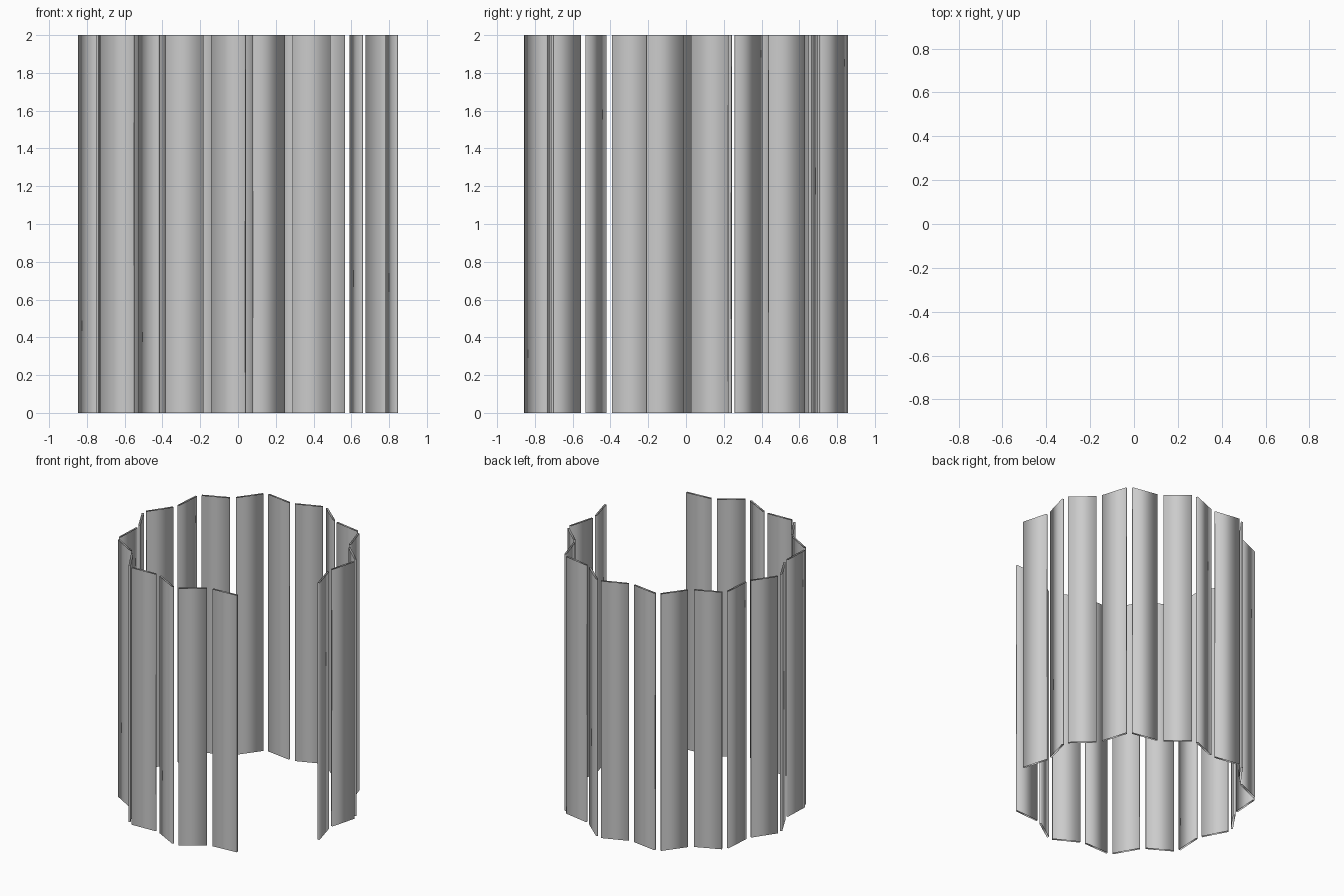
import bpy
from math import radians, cos, sin
from mathutils import Vector

if "Cube" in bpy.data.objects:
    bpy.data.objects.remove(bpy.data.objects["Cube"])

N = 20                    # slats in the open ring
START, STEP = -15.9, 16.055
R_OUT, R_IN = 0.855, 0.775
GAP_OUT, GAP_IN = 1.4, 1.65   # half gaps in degrees
THICK, HEIGHT = 0.014, 2.0


def fold(i, side):
    """Slat edge beside zigzag fold i, moved off the fold by half a gap."""
    outer = i % 2 == 0
    r = R_OUT if outer else R_IN
    a = radians(START + STEP * i + side * (GAP_OUT if outer else GAP_IN))
    return Vector((r * cos(a), r * sin(a)))


# Thin rectangular section of every slat
sections = []
for i in range(N):
    a, b = fold(i, 1), fold(i + 1, -1)
    d = (b - a).normalized()
    n = Vector((d.y, -d.x)) * THICK / 2
    sections.append([a + n, b + n, b - n, a - n])

# Centre the ring on its bounds
xs = [p.x for s in sections for p in s]
ys = [p.y for s in sections for p in s]
centre = Vector(((min(xs) + max(xs)) / 2, (min(ys) + max(ys)) / 2))

# Slats: upright flat tubes, open at the top and bottom
for i, sec in enumerate(sections):
    verts = [(*(p - centre), z) for z in (0, HEIGHT) for p in sec]
    faces = [(k, (k + 1) % 4, (k + 1) % 4 + 4, k + 4) for k in range(4)]
    mesh = bpy.data.meshes.new("slat")
    mesh.from_pydata(verts, [], faces)
    mesh.shade_smooth()
    slat = bpy.data.objects.new(f"vertical_slat_{i + 1:02d}", mesh)
    bpy.context.collection.objects.link(slat)
